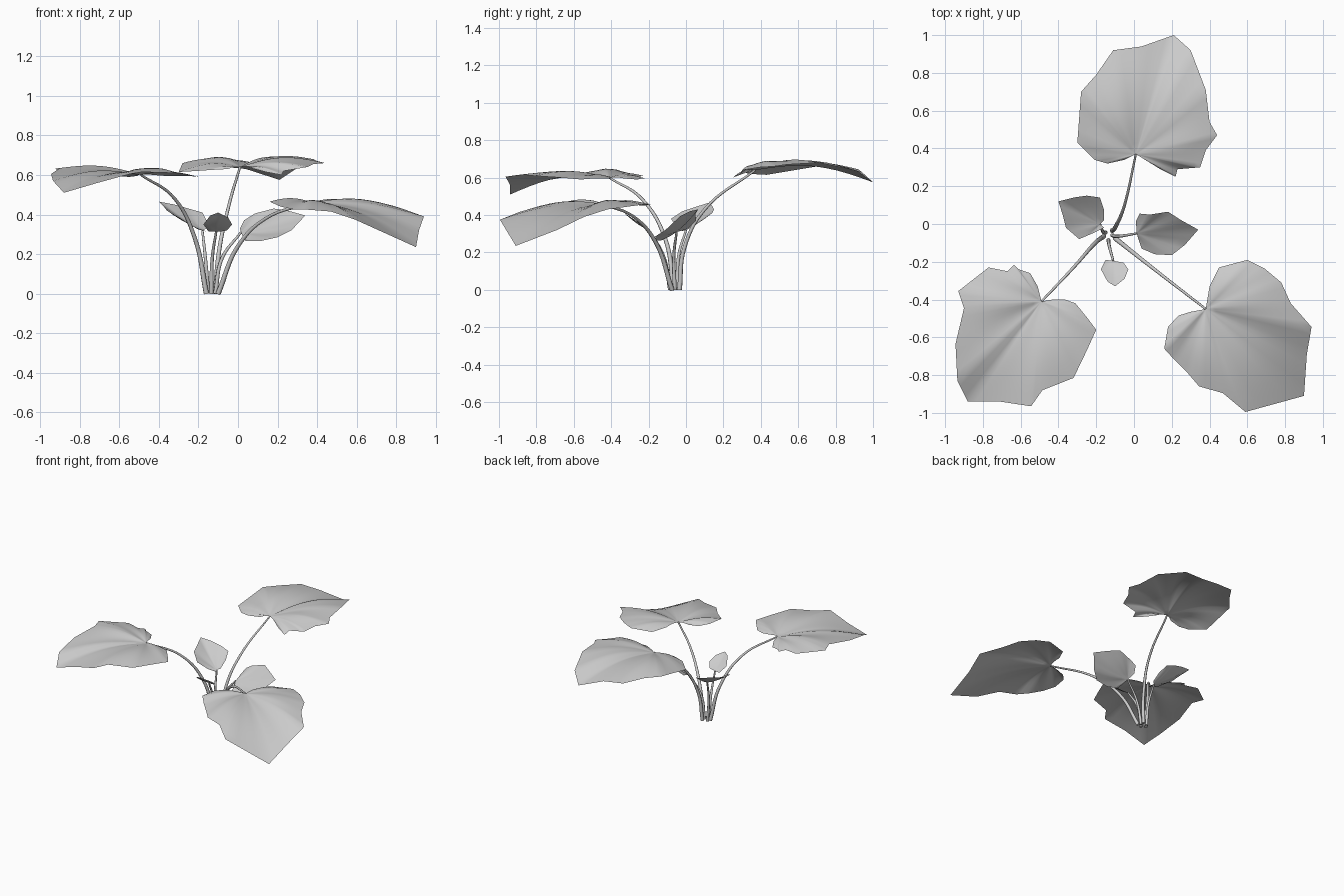
import bpy, math
from mathutils import Vector


def stem(name, pts, r0, r1):
    """Tapered tube along a smooth curve."""
    cu = bpy.data.curves.new(name, 'CURVE')
    cu.dimensions = '3D'
    cu.resolution_u = 8
    cu.bevel_depth = 1.0
    cu.bevel_resolution = 2
    cu.use_fill_caps = True
    sp = cu.splines.new('BEZIER')
    sp.bezier_points.add(len(pts) - 1)
    for i, (bp, p) in enumerate(zip(sp.bezier_points, pts)):
        bp.co = p
        bp.radius = r0 + (r1 - r0) * i / (len(pts) - 1)
    for bp in sp.bezier_points:
        bp.handle_left_type = bp.handle_right_type = 'AUTO'
    bpy.context.collection.objects.link(bpy.data.objects.new(name, cu))


def leaf(name, root, rim, bulge, ripple, rings=10, sub=4):
    """Blade fanned out from the stem end to its rim, arched and rippled along the veins."""
    root = Vector(root)
    rim = [Vector(p) for p in rim]
    edge = []
    for a, b in zip(rim, rim[1:]):
        edge += [a.lerp(b, k / sub) for k in range(sub)]
    edge.append(rim[-1])
    mid = sum(edge, Vector()) / len(edge) - root
    base = math.atan2(mid.y, mid.x)
    reach = max((e - root).length for e in edge)
    verts, faces, n = [root], [], len(edge)
    for j in range(1, rings + 1):
        t = j / rings
        for e in edge:
            d = e - root
            ang = math.atan2(d.y, d.x) - base
            p = root + d * t
            arch = math.sin(math.pi * t) * d.length / reach
            p.z += arch * (bulge + ripple * math.cos(7 * ang))
            verts.append(p)
    for i in range(n - 1):
        faces.append((0, i + 2, i + 1))
        for j in range(rings - 1):
            a = 1 + j * n + i
            faces.append((a, a + 1, a + n + 1, a + n))
    me = bpy.data.meshes.new(name)
    me.from_pydata(verts, [], faces)
    # keep the upper side facing up
    if sum(p.normal.z for p in me.polygons) < 0:
        me.flip_normals()
    me.shade_smooth()
    bpy.context.collection.objects.link(bpy.data.objects.new(name, me))


# Large leaves
leaf("back_leaf", (.01, .37, .64), [
    (-.05, .34, .63), (-.14, .32, .625), (-.21, .34, .62), (-.30, .43, .615), (-.28, .70, .66),
    (-.20, .79, .66), (-.11, .92, .645), (.04, .94, .63), (.21, 1.0, .575), (.30, .92, .635),
    (.38, .71, .68), (.40, .54, .67), (.44, .47, .66), (.38, .39, .655), (.35, .30, .64),
    (.23, .29, .62), (.22, .25, .60), (.14, .29, .615), (.08, .33, .63)], .05, .007)
leaf("front_left_leaf", (-.49, -.41, .60), [
    (-.51, -.33, .595), (-.55, -.26, .59), (-.61, -.24, .595), (-.635, -.215, .595),
    (-.67, -.25, .605), (-.77, -.23, .61), (-.93, -.355, .63), (-.90, -.445, .635),
    (-.945, -.635, .605), (-.935, -.83, .57), (-.88, -.94, .51), (-.71, -.94, .56),
    (-.545, -.965, .605), (-.485, -.88, .615), (-.32, -.815, .61), (-.25, -.67, .60),
    (-.20, -.56, .59), (-.245, -.50, .595), (-.31, -.42, .595), (-.365, -.40, .595),
    (-.43, -.40, .60)], .038, .007)
leaf("front_right_leaf", (.38, -.45, .46), [
    (.40, -.33, .46), (.45, -.23, .45), (.60, -.19, .455), (.69, -.235, .455), (.78, -.31, .445),
    (.83, -.42, .43), (.94, -.545, .39), (.915, -.69, .32), (.90, -.91, .235), (.59, -.995, .375),
    (.47, -.895, .415), (.345, -.86, .425), (.285, -.79, .425), (.215, -.72, .44),
    (.16, -.66, .465), (.18, -.545, .465), (.235, -.485, .455), (.30, -.465, .455)], .045, .007)

# Small leaves
leaf("small_left_leaf", (-.18, .0, .32), [
    (-.16, -.02, .315), (-.22, -.05, .335), (-.29, -.08, .38), (-.36, -.02, .42),
    (-.375, .04, .44), (-.40, .12, .465), (-.32, .14, .45), (-.25, .15, .43), (-.18, .14, .41),
    (-.16, .08, .37), (-.16, .02, .33)], -.01, .002, 5, 3)
leaf("small_right_leaf", (.015, -.05, .31), [
    (.01, .015, .33), (.03, .055, .37), (.085, .05, .405), (.18, .065, .43), (.25, .02, .42),
    (.34, -.03, .395), (.27, -.11, .32), (.20, -.165, .285), (.11, -.16, .265),
    (.04, -.13, .265), (.02, -.07, .30)], -.01, .002, 5, 3)
leaf("small_front_leaf", (-.11, -.195, .315), [
    (-.15, -.19, .315), (-.175, -.24, .35), (-.14, -.305, .395), (-.10, -.33, .41),
    (-.05, -.29, .385), (-.03, -.24, .35), (-.055, -.205, .32)], -.008, .0, 5, 3)

# Stems
stem("back_stem", [(-.115, -.035, 0), (-.095, -.01, .22), (-.05, .10, .43), (.01, .37, .64)],
     .013, .006)
stem("front_left_stem", [(-.16, -.065, 0), (-.215, -.11, .27), (-.32, -.23, .48),
                         (-.49, -.41, .60)], .013, .006)
stem("front_right_stem", [(-.10, -.075, 0), (0, -.155, .24), (.14, -.265, .38),
                          (.38, -.45, .46)], .013, .006)
stem("small_left_stem", [(-.15, -.045, 0), (-.165, -.04, .18), (-.18, 0, .32)], .011, .006)
stem("small_right_stem", [(-.115, -.06, 0), (-.08, -.065, .18), (.015, -.05, .31)], .011, .006)
stem("small_front_stem", [(-.135, -.085, 0), (-.13, -.12, .18), (-.11, -.195, .315)], .011, .006)
